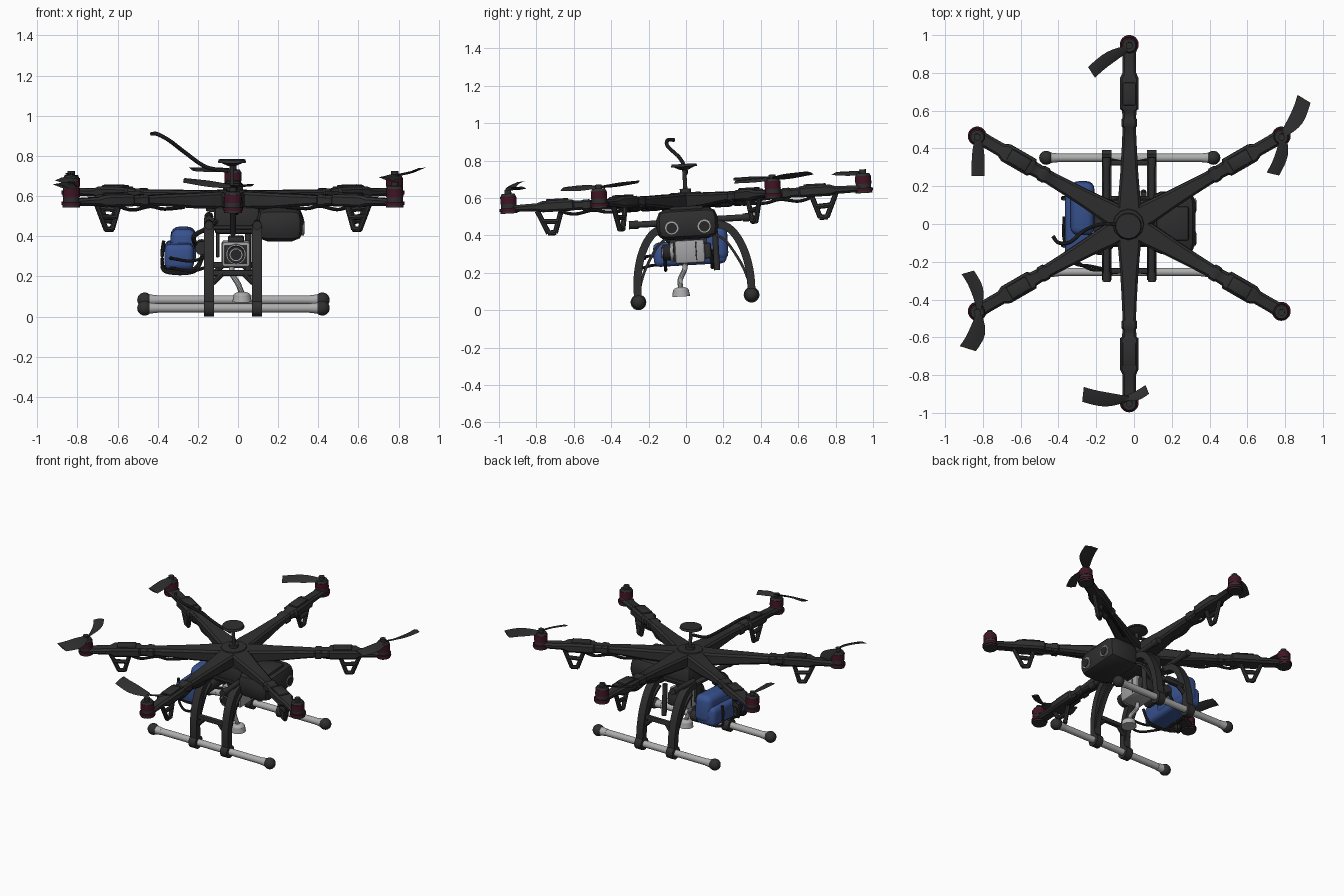
import bpy, bmesh, math
from mathutils import Matrix, Vector

if "Cube" in bpy.data.objects:
    bpy.data.objects.remove(bpy.data.objects["Cube"])

def material(name, r, g, b):
    m = bpy.data.materials.new(name)
    m.diffuse_color = (r, g, b, 1)
    m.use_nodes = True
    m.node_tree.nodes["Principled BSDF"].inputs["Base Color"].default_value = m.diffuse_color
    return m

DARK = material("charcoal plastic", .028, .028, .029)
BLACK = material("black rubber", .02, .02, .021)
RED = material("maroon metal", .055, .007, .018)
BLUE = material("blue tank", .04, .085, .28)
GREY = material("light grey tube", .42, .42, .42)
SILVER = material("camera grey", .36, .36, .37)

HUB = Vector((-.025, .002, .608))
# the whole craft leans slightly, nose down
TILT = Matrix.Translation((0, 0, .6)) @ Matrix.Rotation(math.radians(3.3), 4, 'X') @ Matrix.Translation((0, 0, -.6))
frame = Matrix()

def add(name, bm, mat, smooth=True):
    bmesh.ops.recalc_face_normals(bm, faces=bm.faces)
    me = bpy.data.meshes.new(name)
    bm.to_mesh(me)
    bm.free()
    me.materials.append(mat)
    ob = bpy.data.objects.new(name, me)
    bpy.context.collection.objects.link(ob)
    me.transform(TILT @ frame)
    if smooth:
        me.shade_smooth()
        me.set_sharp_from_angle(angle=math.radians(35))
    return ob

def box(name, lo, hi, mat, bevel=.008, seg=2):
    bm = bmesh.new()
    bmesh.ops.create_cube(bm, size=1)
    lo, hi = Vector(lo), Vector(hi)
    for v in bm.verts:
        v.co = Vector([(lo[i] + hi[i]) / 2 + v.co[i] * (hi[i] - lo[i]) for i in range(3)])
    if bevel:
        bmesh.ops.bevel(bm, geom=bm.edges[:], offset=bevel, segments=seg, profile=.5, affect='EDGES')
    return add(name, bm, mat)

def rod(name, p, q, r, mat, r2=None, n=24):
    p, q = Vector(p), Vector(q)
    d = q - p
    bm = bmesh.new()
    bmesh.ops.create_cone(bm, cap_ends=True, segments=n, radius1=r, radius2=r if r2 is None else r2, depth=d.length)
    bm.transform(Matrix.Translation((p + q) / 2) @ d.to_track_quat('Z', 'Y').to_matrix().to_4x4())
    return add(name, bm, mat)

def ball(name, c, r, mat, sz=1):
    bm = bmesh.new()
    bmesh.ops.create_uvsphere(bm, u_segments=24, v_segments=14, radius=r)
    bm.transform(Matrix.Translation(c) @ Matrix.Diagonal((1, 1, sz, 1)))
    return add(name, bm, mat)

def loft(name, rings, mat):
    bm = bmesh.new()
    vs = [[bm.verts.new(p) for p in ring] for ring in rings]
    n = len(vs[0])
    for a, b in zip(vs, vs[1:]):
        for i in range(n):
            bm.faces.new((a[i], a[(i + 1) % n], b[(i + 1) % n], b[i]))
    bm.faces.new(vs[0])
    bm.faces.new(vs[-1])
    return add(name, bm, mat)

def smooth_path(pts, sub=6):
    P = [Vector(p) for p in pts]
    P = [2 * P[0] - P[1]] + P + [2 * P[-1] - P[-2]]
    out = []
    for i in range(1, len(P) - 2):
        a, b, c, d = P[i - 1:i + 3]
        for k in range(sub):
            t = k / sub
            out.append(.5 * (2 * b + (c - a) * t + (2 * a - 5 * b + 4 * c - d) * t**2 + (3 * b - a - 3 * c + d) * t**3))
    return out + [P[-2]]

def hose(name, pts, r, mat, n=10):
    path, rings = smooth_path(pts), []
    for i, p in enumerate(path):
        q = (path[min(i + 1, len(path) - 1)] - path[max(i - 1, 0)]).to_track_quat('Z', 'Y')
        rings.append([p + q @ Vector((r * math.cos(2 * math.pi * k / n), r * math.sin(2 * math.pi * k / n), 0)) for k in range(n)])
    return loft(name, rings, mat)

def strap(name, pts, x0, x1, th, mat):
    # flat bar of thickness th following a y-z path
    path, rings = smooth_path([(0, *p) for p in pts]), []
    for i, p in enumerate(path):
        d = (path[min(i + 1, len(path) - 1)] - path[max(i - 1, 0)]).normalized()
        nrm = Vector((0, -d.z, d.y)) * th / 2
        rings.append([p + s * nrm + Vector((x, 0, 0)) for s, x in ((1, x0), (1, x1), (-1, x1), (-1, x0))])
    return loft(name, rings, mat)

def blade(name, root, tip, bow, w=.034):
    root, tip = Vector(root), Vector(tip)
    side = (tip - root).cross(Vector((0, 0, 1))).normalized()
    rings = []
    for k in range(9):
        t = k / 8
        c = root.lerp(tip, t) + side * bow * math.sin(t * math.pi)
        h = w * (.35 + .65 * math.sin(min(1, t * 1.6) * math.pi / 2))
        tw = Vector((0, 0, .45 * h * (1 - t * .5)))
        up = Vector((0, 0, .006))
        rings.append([c - side * h - tw, c + up, c + side * h + tw, c - up])
    return loft(name, rings, DARK)

# six arms: (radius, half width, bottom, top) relative to the hub
ARM = [(0, .06, -.05, .03), (.12, .06, -.05, .032), (.26, .048, -.045, .028), (.4, .04, -.032, .027), (.51, .035, -.024, .024),
       (.52, .042, -.03, .03), (.55, .042, -.03, .03), (.56, .036, -.024, .026), (.6, .038, -.024, .028), (.61, .05, -.026, .034),
       (.77, .05, -.026, .034), (.8, .036, -.018, .024), (.88, .036, -.016, .022), (.95, .038, -.014, .018)]
for k in range(6):
    R = .95 if k in (1, 4) else .93
    frame = Matrix.Translation(HUB) @ Matrix.Rotation(math.radians(30 + 60 * k), 4, 'Z') @ Matrix.Diagonal((R / .95, 1, 1, 1))
    rings = []
    for r, w, b, t in ARM:
        c = .012
        rings.append([(r, y, z) for y, z in ((-w, b + c), (-w, t - c), (-w + c, t), (w - c, t), (w, t - c), (w, b + c), (w - c, b), (c - w, b))])
    loft("arm", rings, DARK)
    hose("arm_cable", [(.3, .02, -.04), (.42, .025, -.045), (.5, .02, -.03), (.6, .02, -.045), (.68, .01, -.025)], .009, BLACK)
    box("speed_controller", (.63, -.035, .03), (.75, .035, .043), DARK, .005)
    # triangular foot bracket
    for a, b in (((.67, -.02), (.71, -.14)), ((.8, -.015), (.745, -.14)), ((.705, -.138), (.75, -.138)), ((.69, -.08), (.775, -.075))):
        rod("foot_bracket", (a[0], 0, a[1]), (b[0], 0, b[1]), .014, DARK, n=8)
    # motor
    rod("motor_mount", (.95, 0, -.022), (.95, 0, -.01), .045, DARK)
    rod("motor_base", (.95, 0, -.011), (.95, 0, .006), .05, RED)
    rod("motor_stator", (.95, 0, .004), (.95, 0, .03), .041, DARK)
    rod("motor_bell", (.95, 0, .028), (.95, 0, .07), .043, RED)
    rod("motor_cap", (.95, 0, .069), (.95, 0, .084), .041, DARK, .034)
    rod("motor_shaft", (.95, 0, .08), (.95, 0, .105), .018, DARK)
frame = Matrix()

# propeller blades, some missing
blade("rear_blade", (-.01, .945, .69), (-.225, .81, .70), .015)
blade("rear_right_blade_a", (.78, .47, .69), (.9, .67, .71), .02, .04)
blade("rear_right_blade_b", (.79, .49, .69), (.735, .27, .685), -.02)
blade("front_left_blade_a", (-.82, -.47, .70), (-.88, -.655, .7), -.02, .045)
blade("front_left_blade_b", (-.82, -.45, .70), (-.88, -.25, .715), .02)
blade("front_blade_a", (-.03, -.92, .715), (-.27, -.895, .745), -.015, .04)
blade("front_blade_b", (-.05, -.92, .715), (.07, -.87, .72), .01, .025)
blade("rear_left_blade", (-.825, .48, .695), (-.825, .26, .70), 0)

# hub, mast and receiver puck
rod("hub_plate_top", (-.03, 0, .625), (-.03, 0, .645), .09, DARK, .08, 12)
rod("hub_plate_bottom", (-.03, 0, .54), (-.03, 0, .56), .13, DARK, n=12)
rod("mast_base", (-.03, 0, .64), (-.03, 0, .665), .03, DARK)
rod("mast", (-.03, 0, .66), (-.03, 0, .775), .011, DARK)
rod("puck_lower", (-.03, 0, .765), (-.03, 0, .783), .02, DARK, .06)
rod("puck", (-.03, 0, .782), (-.03, 0, .797), .071, DARK, .066)
hose("whip_antenna", [(-.05, 0, .74), (-.16, .01, .76), (-.26, -.02, .83), (-.34, -.08, .895), (-.40, -.08, .928), (-.43, -.045, .928)], .01, DARK)

# central body
box("body_core", (-.12, -.12, .43), (.11, .13, .57), DARK, .025)
box("body_tray", (-.16, -.13, .455), (.13, .14, .475), DARK, .006)
box("equipment_pack", (.09, -.165, .395), (.325, .165, .56), DARK, .055, 2)
box("pack_lid", (.12, -.09, .55), (.29, .09, .572), DARK, .01)
for y in (-.085, .09):
    rod("pack_lamp_ring", (.30, y, .458), (.328, y, .458), .036, SILVER)
    rod("pack_lamp_lens", (.32, y, .458), (.332, y, .458), .028, BLACK)

# landing gear, set slightly back
for s in (-1, 1):
    frame = Matrix.Translation((0, .018, .003 * s))
    for x in (-.145, .095):
        strap("landing_leg", [(s * .10, .475), (s * .2, .44), (s * .265, .345), (s * .3, .21), (s * .305, .05)], x - .025, x + .025, .042, DARK)
        strap("leg_brace", [(s * .13, .41), (s * .19, .36), (s * .26, .24), (s * .295, .14)], x - .016, x + .016, .014, DARK)
        rod("mount_rail", (x, s * .1, .49), (x, s * .29, .49), .017, DARK)
        rod("rail_cap", (x, s * .28, .49), (x, s * .33, .49), .022, DARK)
        rod("skid_clamp", (x - .025, s * .303, .075), (x + .025, s * .303, .075), .042, DARK)
    box("leg_cross_bar", (-.13, s * .287 - .014, .235), (.08, s * .287 + .014, .265), DARK, .006)
    for x, d in ((-.125, 1), (.075, -1)):
        rod("cross_bar_gusset", (x, s * .295, .2), (x + d * .05, s * .287, .25), .014, DARK, n=8)
    rod("skid_tube", (-.45, s * .303, .075), (.41, s * .303, .075), .022, GREY)
    for x, d in ((-.465, 1), (.42, -1)):
        rod("skid_sleeve", (x, s * .303, .075), (x + d * .065, s * .303, .075), .03, GREY, .023)
        ball("skid_end", (x, s * .303, .075), .037, DARK)
frame = Matrix()

# blue tank with its cage and hoses
box("tank", (-.335, -.07, .27), (-.21, .21, .452), BLUE, .04, 4)
box("tank_lower", (-.365, -.19, .255), (-.22, .2, .385), BLUE, .03, 3)
for y in (-.13, .12):
    hose("tank_strap", [(-.17, y, .33), (-.22, y, .245), (-.36, y, .245), (-.378, y, .31), (-.37, y, .385)], .009, DARK)
for z, o in ((.265, 0), (.315, .02)):
    hose("tank_hose", [(-.37 + o, .02, z), (-.37 + o, -.1, z), (-.32, -.2 - o, z), (-.23, -.26 + o, z - .01), (-.13, -.26, z + .02)], .008, BLACK)
rod("tank_pump", (-.18, -.1, .36), (-.18, .1, .36), .034, DARK)
hose("feed_hose", [(-.2, -.05, .35), (-.22, -.14, .42), (-.16, -.16, .46), (-.1, -.1, .5)], .012, BLACK)

# gimbal camera
box("camera_body", (-.08, -.075, .265), (.06, .085, .39), SILVER, .012)
box("camera_face", (-.066, -.084, .28), (.046, -.07, .376), DARK, .004)
box("camera_back", (-.06, .08, .285), (.05, .12, .37), DARK, .012)
box("camera_top", (-.05, -.06, .385), (.03, .06, .415), DARK, .008)
rod("lens_ring", (-.01, -.08, .33), (-.01, -.1, .33), .05, SILVER)
rod("lens_barrel", (-.01, -.1, .33), (-.01, -.14, .33), .043, BLACK)
rod("lens_rim", (-.01, -.135, .33), (-.01, -.143, .33), .032, SILVER)
rod("lens_glass", (-.01, -.14, .33), (-.01, -.147, .33), .027, BLACK)
box("camera_seam", (-.083, .035, .28), (.063, .042, .38), DARK, .001)
rod("gimbal_post", (.05, .145, .22), (.05, .145, .43), .016, DARK)
box("gimbal_arm", (-.11, -.03, .31), (-.092, .03, .45), DARK, .006)

# hanging spray dome
hose("spray_stem", [(-.03, -.02, .28), (-.03, -.03, .23), (0, -.055, .18), (.02, -.055, .13)], .014, SILVER)
rod("spray_dome", (.02, -.055, .09), (.02, -.055, .125), .048, GREY, .042)
ball("spray_dome_top", (.02, -.055, .12), .043, GREY, .5)

# rest on the ground
obs = list(bpy.context.collection.objects)
low = min(v.co.z for o in obs for v in o.data.vertices)
for o in obs:
    o.data.transform(Matrix.Translation((0, 0, -low)))
